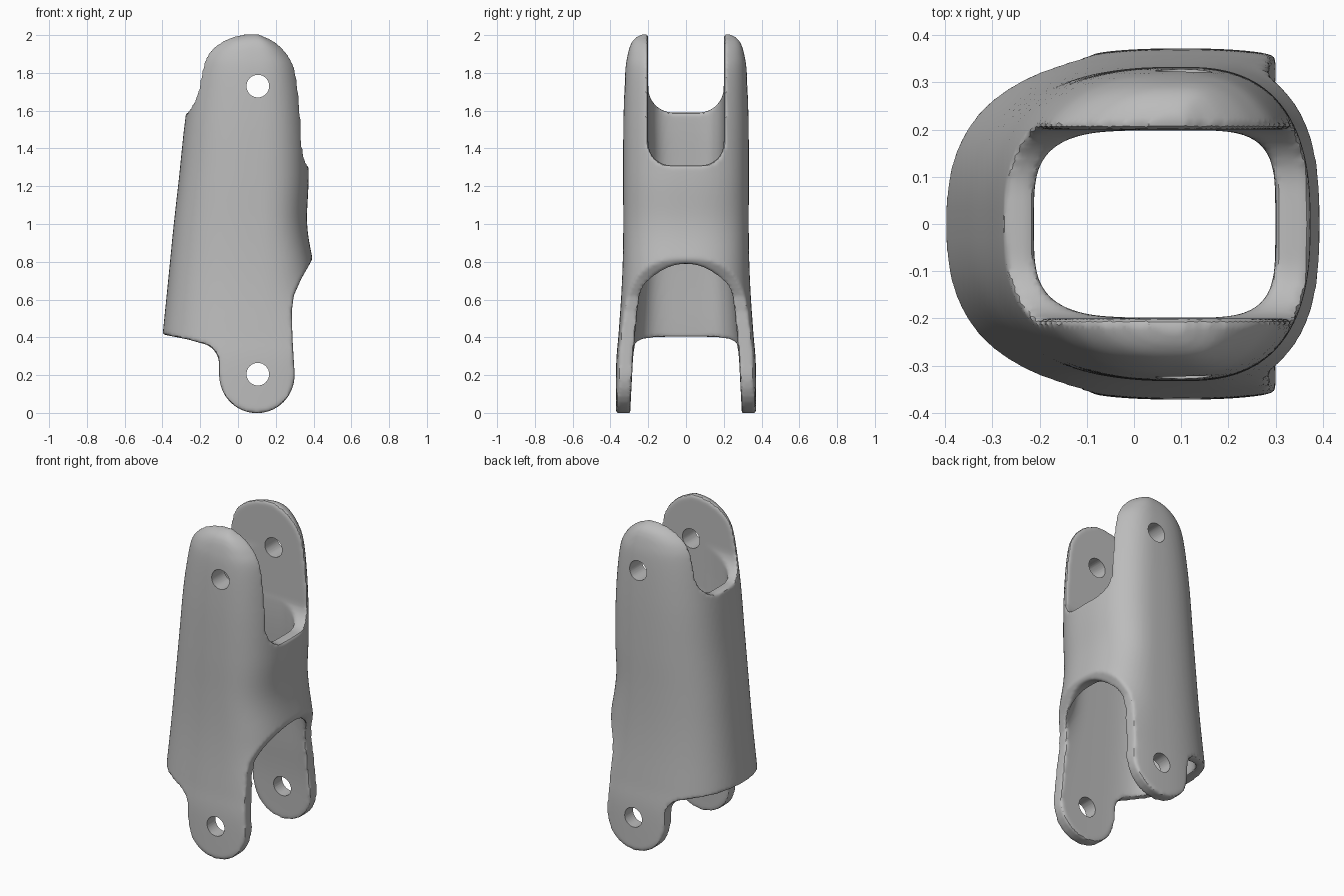
import bpy
import bmesh
from math import sin, cos, pi

old = bpy.data.objects.get("Cube")
if old:
    bpy.data.objects.remove(old, do_unlink=True)

grey = bpy.data.materials.new("plain grey")
grey.use_nodes = True
grey.diffuse_color = (0.5, 0.5, 0.5, 1)
grey.node_tree.nodes["Principled BSDF"].inputs["Base Color"].default_value = (0.5, 0.5, 0.5, 1)

MID = 0.1  # x of the pivot line, where each cross-section is widest


def make_object(name, bm):
    bmesh.ops.recalc_face_normals(bm, faces=bm.faces)
    mesh = bpy.data.meshes.new(name)
    bm.to_mesh(mesh)
    bm.free()
    obj = bpy.data.objects.new(name, mesh)
    bpy.context.collection.objects.link(obj)
    return obj


def smooth_rows(rows, steps=6):
    """Run a smooth curve through rows of section values."""
    result = []
    for i in range(len(rows) - 1):
        quad = [rows[max(i - 1, 0)], rows[i], rows[i + 1], rows[min(i + 2, len(rows) - 1)]]
        for s in range(steps):
            t = s / steps
            result.append([b + 0.5 * t * (c - a + t * (2*a - 5*b + 4*c - d + t * (3*(b - c) + d - a)))
                           for a, b, c, d in zip(*quad)])
    return result + [list(rows[-1])]


def loft(name, rows, power, sides=96):
    """Skin rounded sections given as (height, left x, right x, half depth)."""
    bm = bmesh.new()
    rings = []
    for z, left, right, depth in smooth_rows(rows):
        ring = []
        for k in range(sides):
            c, s = cos(2 * pi * k / sides), sin(2 * pi * k / sides)
            reach = right - MID if c > 0 else left - MID
            x = MID + reach * abs(c) ** (2 / power)
            y = depth * abs(s) ** (2 / power) * (1 if s > 0 else -1)
            ring.append(bm.verts.new((x, y, z)))
        rings.append(ring)
    for low, high in zip(rings, rings[1:]):
        for k in range(sides):
            n = (k + 1) % sides
            bm.faces.new((low[k], low[n], high[n], high[k]))
    bm.faces.new(rings[0])
    bm.faces.new(rings[-1])
    return make_object(name, bm)


def prism(name, outline, axis, start, end):
    """Extrude a flat outline along x or y."""
    def place(p, d):
        return (d, p[0], p[1]) if axis == "x" else (p[0], d, p[1])
    bm = bmesh.new()
    face = bm.faces.new([bm.verts.new(place(p, start)) for p in outline])
    moved = bmesh.ops.extrude_face_region(bm, geom=[face])["geom"]
    shift = (end - start, 0, 0) if axis == "x" else (0, end - start, 0)
    bmesh.ops.translate(bm, vec=shift, verts=[v for v in moved if isinstance(v, bmesh.types.BMVert)])
    return make_object(name, bm)


def arc(cx, cz, rx, rz, a0, a1, n=16):
    return [(cx + rx * cos(a0 + (a1 - a0) * i / n), cz + rz * sin(a0 + (a1 - a0) * i / n))
            for i in range(n + 1)]


def apply(obj, name, kind, **settings):
    mod = obj.modifiers.new(name, kind)
    for key, value in settings.items():
        setattr(mod, key, value)
    bpy.ops.object.select_all(action="DESELECT")
    bpy.context.view_layer.objects.active = obj
    obj.select_set(True)
    bpy.ops.object.modifier_apply(modifier=name)


def cut(obj, tool, operation="DIFFERENCE"):
    tool.hide_render = True
    apply(obj, tool.name, "BOOLEAN", object=tool, operation=operation, solver="EXACT")
    bpy.data.objects.remove(tool, do_unlink=True)


# Outer shell, domed at the top
link = loft("hollow_link", [
    (-0.05, -0.42, 0.6, 0.372), (0.25, -0.41, 0.6, 0.37), (0.42, -0.398, 0.55, 0.357),
    (0.62, -0.378, 0.44, 0.343), (0.8, -0.36, 0.398, 0.335), (1.0, -0.34, 0.366, 0.332),
    (1.25, -0.312, 0.374, 0.333), (1.55, -0.28, 0.366, 0.331), (1.8, -0.24, 0.338, 0.322),
    (1.9, -0.206, 0.29, 0.308), (1.96, -0.14, 0.225, 0.288), (1.99, -0.075, 0.16, 0.26),
    (2.004, -0.02, 0.12, 0.23)], 2.6)

# Side outline with the rounded lower lugs
outline = arc(MID, 0.2, 0.2, 0.202, pi, 2 * pi)
outline += [(0.288, 0.4), (0.285, 0.54), (0.295, 0.62), (0.335, 0.71), (0.392, 0.81), (0.6, 0.86),
            (0.6, 2.1), (-0.6, 2.1), (-0.6, 0.45), (-0.395, 0.415), (-0.27, 0.39)]
outline += arc(-0.21, 0.26, 0.11, 0.11, pi / 2.2, 0, 8)
cut(link, prism("side_outline", outline, "y", -1, 1), "INTERSECT")

# Inner cavity, widening towards the bottom
cut(link, loft("cavity", [
    (-0.1, -0.33, 0.6, 0.298), (0.25, -0.33, 0.6, 0.285), (0.5, -0.31, 0.48, 0.264),
    (0.75, -0.29, 0.33, 0.245), (1.0, -0.265, 0.302, 0.222), (1.3, -0.235, 0.3, 0.2),
    (1.6, -0.21, 0.3, 0.2), (2.1, -0.2, 0.3, 0.2)], 4))

# Upper slots: shallow through one wall, deep through the other
for name, floor, corner, start, end in (("shallow_slot", 1.59, 0.13, -1, 0.05),
                                        ("deep_slot", 1.31, 0.12, 0, 1)):
    shape = [(0.2, 2.2), (-0.2, 2.2)]
    shape += arc(-0.2 + corner, floor + corner, corner, corner, pi, 1.5 * pi, 8)
    shape += arc(0.2 - corner, floor + corner, corner, corner, 1.5 * pi, 2 * pi, 8)
    cut(link, prism(name, shape, "x", start, end))

# Lower arch between the lugs
arch = [(-0.29, -0.1), (0.29, -0.1), (0.275, 0.3)]
arch += arc(0, 0.53, 0.255, 0.26, 0, pi, 24) + [(-0.275, 0.3)]
cut(link, prism("arch", arch, "x", 0.1, 1))

# Soft edges
apply(link, "Remesh", "REMESH", mode="VOXEL", voxel_size=0.011)
apply(link, "Soften", "SMOOTH", factor=0.5, iterations=5)

# Pivot holes through both pairs of lugs
for name, z in (("lower_hole", 0.205), ("upper_hole", 1.73)):
    cut(link, prism(name, arc(0.105, z, 0.06, 0.06, 0, 2 * pi, 32)[:-1], "y", -1, 1))

link.data.materials.clear()
link.data.materials.append(grey)
bpy.ops.object.select_all(action="DESELECT")
bpy.context.view_layer.objects.active = link
link.select_set(True)
bpy.ops.object.shade_smooth_by_angle(angle=pi / 5)
